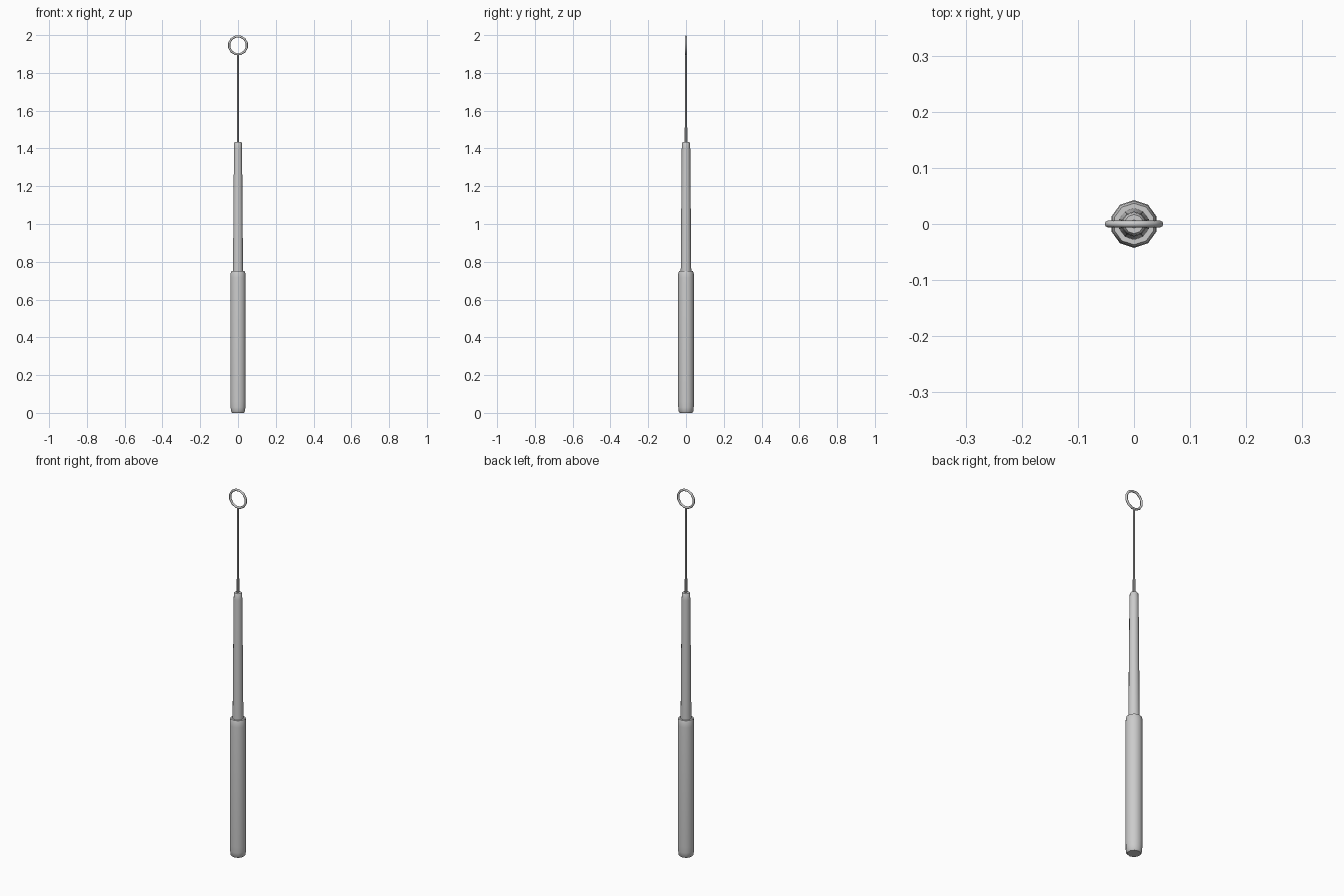
import bpy, bmesh, math
from mathutils import Matrix

if "Cube" in bpy.data.objects:
    bpy.data.objects.remove(bpy.data.objects["Cube"])


def finish(bm, name, angle=40):
    bmesh.ops.recalc_face_normals(bm, faces=bm.faces)
    me = bpy.data.meshes.new(name)
    bm.to_mesh(me)
    bm.free()
    ob = bpy.data.objects.new(name, me)
    bpy.context.collection.objects.link(ob)
    bpy.ops.object.select_all(action='DESELECT')
    ob.select_set(True)
    bpy.context.view_layer.objects.active = ob
    bpy.ops.object.shade_smooth_by_angle(angle=math.radians(angle))
    return ob


def lathe(name, profile, sides, y=0.0):
    """Capped solid of revolution about z from (radius, z) points."""
    bm = bmesh.new()
    rings = []
    for r, z in profile:
        rings.append([bm.verts.new((r * math.cos(a), y + r * math.sin(a), z))
                      for a in (math.pi / 2 + i * math.tau / sides for i in range(sides))])
    for lo, hi in zip(rings, rings[1:]):
        for i in range(sides):
            j = (i + 1) % sides
            bm.faces.new((lo[i], lo[j], hi[j], hi[i]))
    bm.faces.new(rings[0])
    bm.faces.new(rings[-1])
    return finish(bm, name)


def ring(name, major, minor, z, segs, sides):
    """Torus standing in the xz plane."""
    bm = bmesh.new()
    g = []
    for i in range(segs):
        a = math.tau * (i + 0.5) / segs
        g.append([bm.verts.new(((major + minor * math.cos(b)) * math.cos(a), minor * math.sin(b),
                                z + (major + minor * math.cos(b)) * math.sin(a)))
                  for b in (math.tau * k / sides for k in range(sides))])
    for i in range(segs):
        n = g[(i + 1) % segs]
        for k in range(sides):
            m = (k + 1) % sides
            bm.faces.new((g[i][k], n[k], n[m], g[i][m]))
    return finish(bm, name, 60)


# Grip with rounded ends
lathe("handle", [(0.033, 0), (0.039, 0.008), (0.041, 0.03), (0.0425, 0.06),
                 (0.0425, 0.715), (0.041, 0.738), (0.037, 0.75)], 10)
# Tapered shaft
lathe("shaft", [(0.028, 0.74), (0.0225, 1.40), (0.021, 1.428), (0.017, 1.435)], 10)
# Wire, and its folded tail clamped in the shaft
lathe("wire", [(0.0045, 1.42), (0.004, 1.90)], 8)
for s in (-1, 1):
    lathe("wire_tail", [(0.004, 1.42), (0.004, 1.51)], 8, s * 0.004)
# Loop at the tip
ring("loop", 0.048, 0.006, 1.946, 12, 8)
lathe("loop_neck", [(0.004, 1.84), (0.006, 1.90)], 8)
